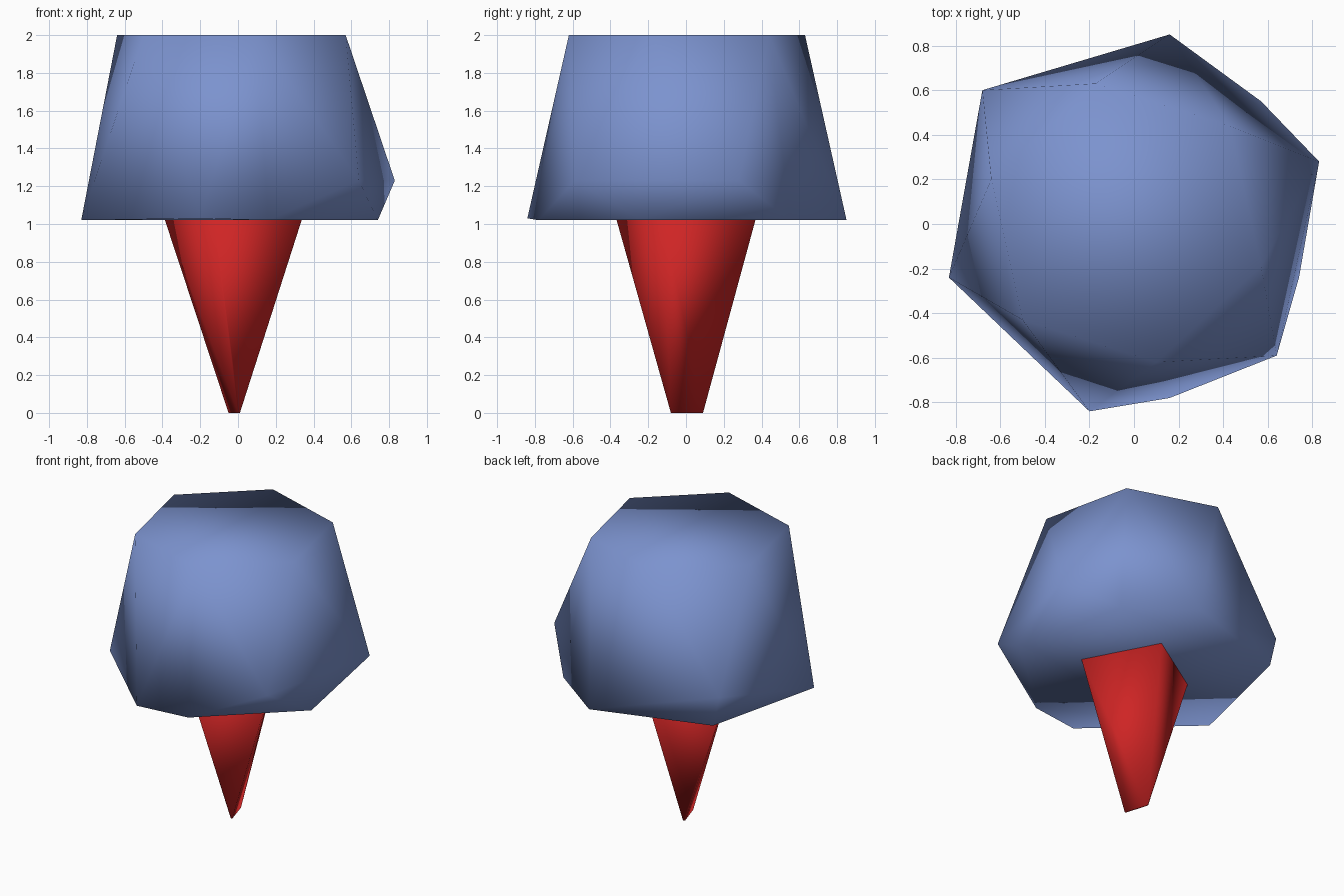
import bpy, bmesh, math

if "Cube" in bpy.data.objects:
    bpy.data.objects.remove(bpy.data.objects["Cube"])


def material(name, rgb):
    m = bpy.data.materials.new(name)
    m.diffuse_color = (*rgb, 1)
    m.use_nodes = True
    m.node_tree.nodes["Principled BSDF"].inputs["Base Color"].default_value = m.diffuse_color
    return m


def hull_part(name, points, mat):
    """Faceted solid wrapped round a few corner points, smooth shaded."""
    bm = bmesh.new()
    for p in points:
        bm.verts.new(p)
    res = bmesh.ops.convex_hull(bm, input=bm.verts[:])
    loose = [v for v in bm.verts if not v.link_faces]
    bmesh.ops.delete(bm, geom=loose, context='VERTS')
    bmesh.ops.dissolve_limit(bm, angle_limit=math.radians(2),
                             verts=bm.verts[:], edges=bm.edges[:])
    bmesh.ops.recalc_face_normals(bm, faces=bm.faces[:])
    for f in bm.faces:
        f.smooth = True
    me = bpy.data.meshes.new(name)
    bm.to_mesh(me)
    bm.free()
    me.materials.append(mat)
    ob = bpy.data.objects.new(name, me)
    bpy.context.collection.objects.link(ob)
    return ob


blue = material("blue_foliage", (0.20, 0.29, 0.62))
red = material("red_trunk", (0.62, 0.018, 0.018))

# crown: flat hexagonal top, wide twisted lower ring, chamfered underside
top = [(-.17, .63), (-.64, .20), (-.50, -.43), (.10, -.62), (.57, -.19), (.43, .44)]
wide = [(.16, .85, 1.02), (.83, .28, 1.23), (.64, -.59, 1.23),
        (-.20, -.84, 1.03), (-.83, -.24, 1.02), (-.68, .60, 1.23)]
under = [(.57, .55), (.74, -.24), (.16, -.78), (-.63, .60)]
hull_part("crown",
          [(x, y, 2.0) for x, y in top] + wide + [(x, y, 1.02) for x, y in under],
          blue)

# trunk: four-sided, tapering down to a thin wedge
upper = [(.34, -.12), (.08, .37), (-.39, .07), (-.13, -.37)]
foot = [(.01, -.08), (-.04, .09), (-.05, .08), (0, -.08)]
hull_part("trunk",
          [(x, y, 1.03) for x, y in upper] + [(x, y, 0.0) for x, y in foot],
          red)
